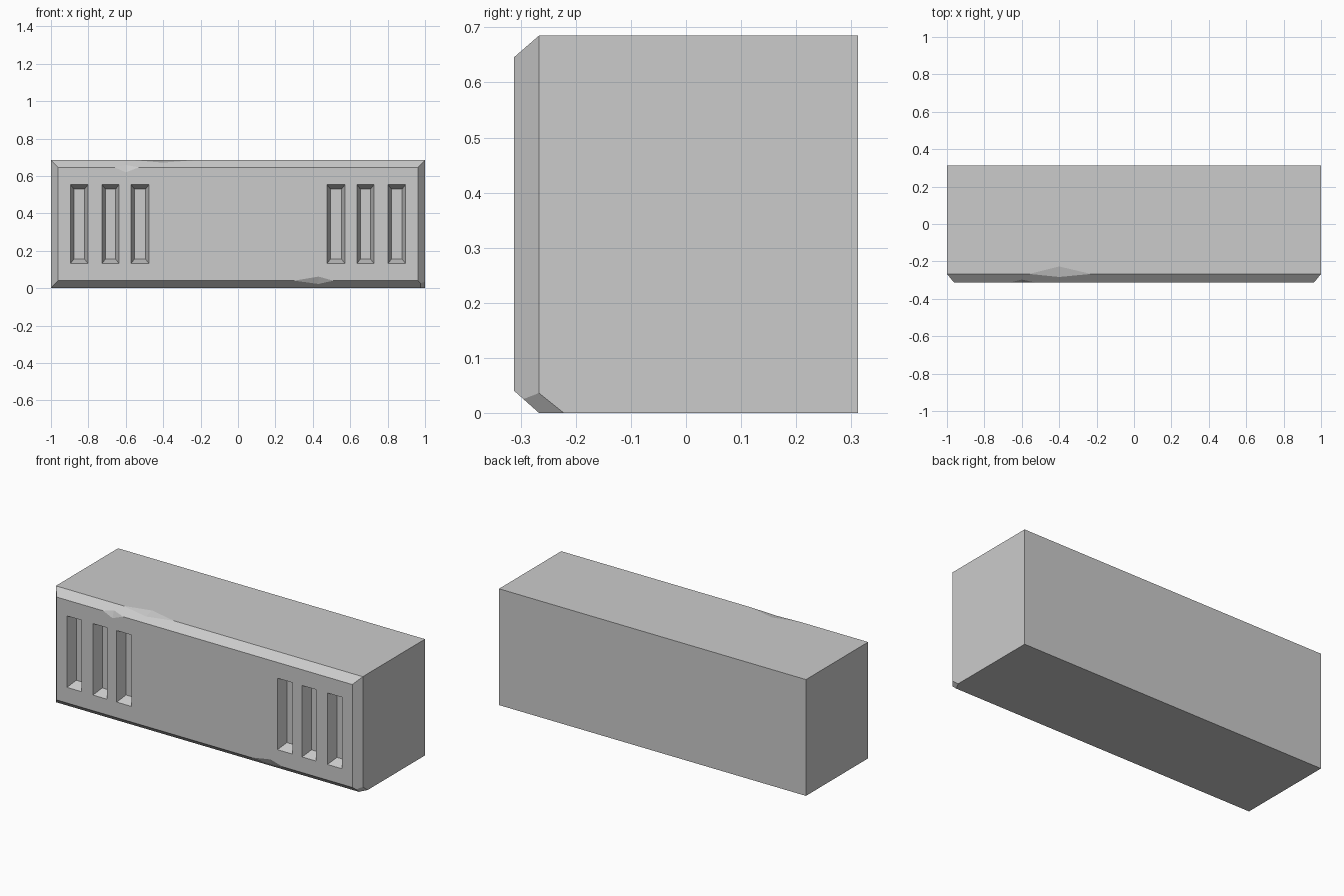
import bpy, bmesh
from mathutils import Vector

if "Cube" in bpy.data.objects:
    bpy.data.objects.remove(bpy.data.objects["Cube"])

FRONT, RIM, BACK, TOP = -0.312, -0.267, 0.312, 0.685


def hull_object(name, solids):
    """One object made of the convex hull of each point group."""
    bm = bmesh.new()
    for pts in solids:
        verts = [bm.verts.new(p) for p in pts]
        bmesh.ops.convex_hull(bm, input=verts)
    bmesh.ops.dissolve_limit(bm, angle_limit=0.002, verts=bm.verts, edges=bm.edges)
    bmesh.ops.recalc_face_normals(bm, faces=bm.faces)
    mesh = bpy.data.meshes.new(name)
    bm.to_mesh(mesh)
    bm.free()
    obj = bpy.data.objects.new(name, mesh)
    bpy.context.collection.objects.link(obj)
    return obj


def rect(x0, x1, z0, z1, y):
    return [(x, y, z) for x in (x0, x1) for z in (z0, z1)]


def slot(x0, x1):
    """Tapered recess; the taper is continued a little in front of the face."""
    z0, z1, depth, out = 0.132, 0.553, 0.06, 0.02
    sx, sz = 0.019, 0.024
    ex, ez = sx * out / depth, sz * out / depth
    return (rect(x0 - ex, x1 + ex, z0 - ez, z1 + ez, FRONT - out)
            + rect(x0 + sx, x1 - sx, z0 + sz, z1 - sz, FRONT + depth))


def chip(a, b, c, d):
    """Wedge notch: a, b on the edge, c, d on the two faces beside it."""
    a, b, c, d = map(Vector, (a, b, c, d))
    mid = (c + d) / 2
    return [a + (a - mid), b + (b - mid), c + (c - d), d + (d - c)]


# Stone block with a bevelled front
block = hull_object("stone_block", [
    rect(-1, 1, 0, TOP, BACK) + rect(-1, 1, 0, TOP, RIM)
    + rect(-0.963, 0.963, 0.04, 0.646, FRONT)])

# Broken lower right corner
bm = bmesh.new()
bm.from_mesh(block.data)
p, q, r = Vector((1, RIM, 0.036)), Vector((1, -0.222, 0)), Vector((0.975, RIM, 0))
normal = (q - p).cross(r - p).normalized()
if normal.dot(Vector((1, RIM, 0)) - p) < 0:
    normal.negate()
cut = bmesh.ops.bisect_plane(bm, geom=bm.verts[:] + bm.edges[:] + bm.faces[:],
                             plane_co=p, plane_no=normal, clear_outer=True)
bmesh.ops.contextual_create(
    bm, geom=[e for e in cut["geom_cut"] if isinstance(e, bmesh.types.BMEdge)])
bmesh.ops.recalc_face_normals(bm, faces=bm.faces)
bm.to_mesh(block.data)
bm.free()

# Six slots, mirrored left and right
spans = [(0.476, 0.572), (0.636, 0.727), (0.802, 0.896)]
slots = [slot(*s) for s in spans] + [slot(-b, -a) for a, b in spans]

# Chipped edges
chips = [
    chip((-0.56, RIM, TOP), (-0.23, RIM, TOP), (-0.4, -0.227, TOP), (-0.4, -0.283, 0.671)),
    chip((-0.66, FRONT, 0.646), (-0.53, FRONT, 0.646), (-0.6, FRONT, 0.619), (-0.6, -0.297, 0.659)),
    chip((0.3, FRONT, 0.04), (0.51, FRONT, 0.04), (0.43, FRONT, 0.062), (0.43, -0.292, 0.022)),
]

for name, solids in (("slot_cutters", slots), ("chip_cutters", chips)):
    cutter = hull_object(name, solids)
    cutter.hide_render = True
    mod = block.modifiers.new(name, 'BOOLEAN')
    mod.operation = 'DIFFERENCE'
    mod.solver = 'EXACT'
    mod.object = cutter
    bpy.context.view_layer.objects.active = block
    bpy.ops.object.modifier_apply(modifier=mod.name)
    bpy.data.objects.remove(cutter)
